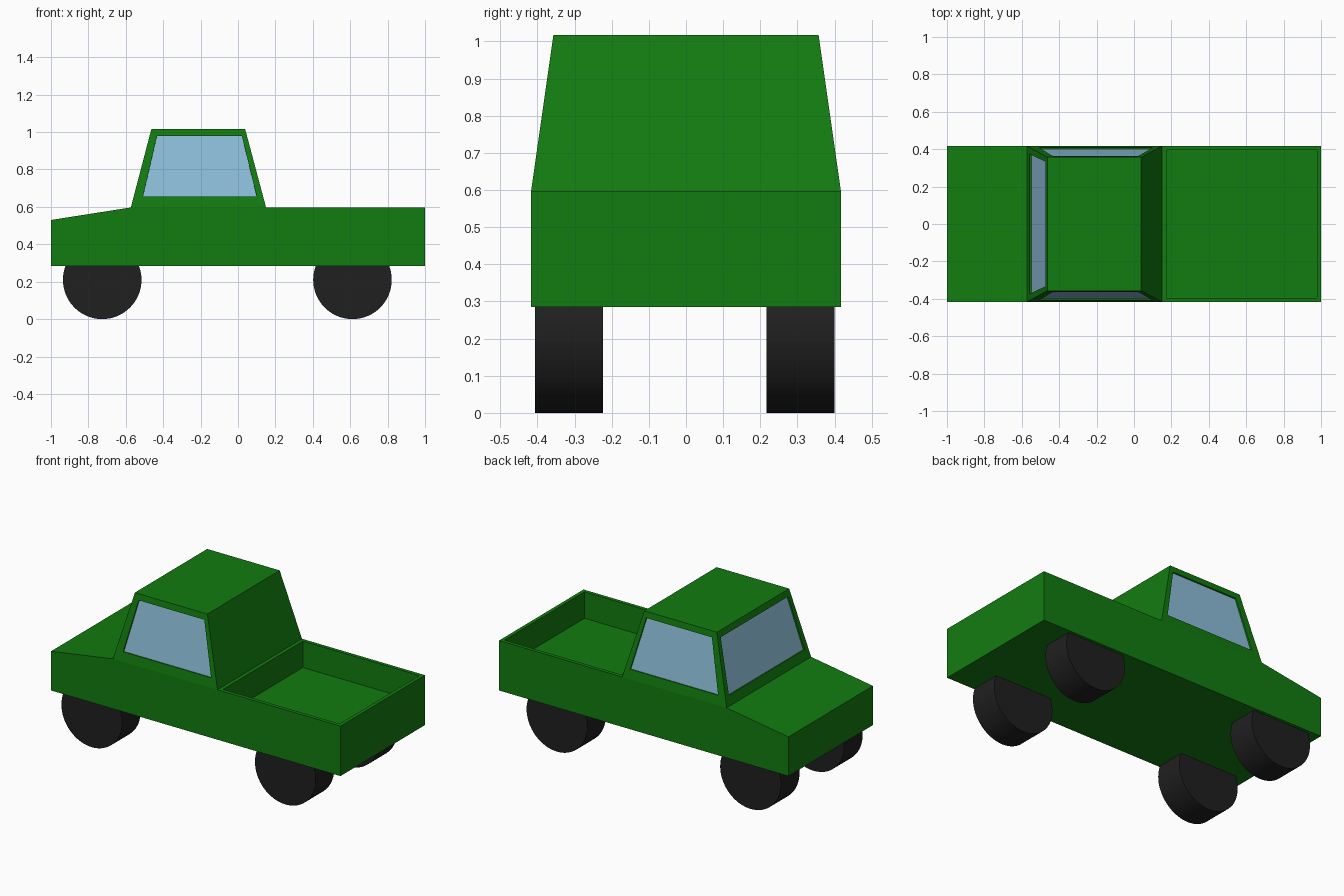
import bpy, bmesh, math
from mathutils import Vector

if "Cube" in bpy.data.objects:
    bpy.data.objects.remove(bpy.data.objects["Cube"])


def material(name, rgb):
    m = bpy.data.materials.new(name)
    m.diffuse_color = (*rgb, 1)
    m.use_nodes = True
    m.node_tree.nodes["Principled BSDF"].inputs["Base Color"].default_value = m.diffuse_color
    return m


PAINT = material("green_paint", (0.006, 0.2, 0.005))
GLASS = material("window_glass", (0.27, 0.52, 0.70))
RUBBER = material("tyre_rubber", (0.014, 0.014, 0.014))

HALF_W, ROOF_W = 0.417, 0.357        # half widths at belt line and roof
BELT, ROOF = 0.597, 1.017            # heights of belt line and roof
WIN_LOW, WIN_HIGH = 0.655, 0.979     # window heights
RECESS = 0.009


def finish(bm, name, mats):
    bmesh.ops.remove_doubles(bm, verts=bm.verts, dist=1e-5)
    bmesh.ops.recalc_face_normals(bm, faces=bm.faces)
    me = bpy.data.meshes.new(name)
    bm.to_mesh(me)
    bm.free()
    for m in mats:
        me.materials.append(m)
    ob = bpy.data.objects.new(name, me)
    bpy.context.collection.objects.link(ob)


def add_face(bm, pts, mat=0):
    f = bm.faces.new([bm.verts.new(p) for p in pts])
    f.material_index = mat
    return f


# Lower body: side profile pulled across the width
bm = bmesh.new()
profile = [(-1, 0.285), (1, 0.285), (1, BELT), (0.15, BELT), (-0.573, BELT), (-1, 0.53)]
side = add_face(bm, [(x, -HALF_W, z) for x, z in profile])
ext = bmesh.ops.extrude_face_region(bm, geom=[side], use_keep_orig=True)
bmesh.ops.translate(bm, vec=(0, 2 * HALF_W, 0),
                    verts=[g for g in ext["geom"] if isinstance(g, bmesh.types.BMVert)])
bmesh.ops.recalc_face_normals(bm, faces=bm.faces)

# Cargo bed sunk into the rear deck
deck = next(f for f in bm.faces
            if f.calc_center_median().x > 0.4 and f.calc_center_median().z > BELT - 0.01)
bmesh.ops.inset_region(bm, faces=[deck], thickness=0.032)
floor = bmesh.ops.extrude_discrete_faces(bm, faces=[deck])["faces"][0]
bmesh.ops.translate(bm, vec=(0, 0, -0.165), verts=floor.verts)
finish(bm, "body", [PAINT])


# Cab: tapered box whose front and sides hold recessed windows
def window_panel(bm, outer, inner, normal):
    sunk = [p - normal.normalized() * RECESS for p in inner]
    for i in range(4):
        j = (i + 1) % 4
        add_face(bm, [outer[i], outer[j], inner[j], inner[i]])
        add_face(bm, [inner[i], inner[j], sunk[j], sunk[i]])
    add_face(bm, sunk, 1)


def wall(low, high, z):
    return low + (high - low) * (z - BELT) / (ROOF - BELT)


bm = bmesh.new()
FRONT, BACK = (-0.573, -0.463), (0.15, 0.038)
low = [Vector((x, y, BELT)) for x, y in
       ((FRONT[0], -HALF_W), (BACK[0], -HALF_W), (BACK[0], HALF_W), (FRONT[0], HALF_W))]
top = [Vector((x, y, ROOF)) for x, y in
       ((FRONT[1], -ROOF_W), (BACK[1], -ROOF_W), (BACK[1], ROOF_W), (FRONT[1], ROOF_W))]
add_face(bm, low)
add_face(bm, top)
add_face(bm, [low[1], low[2], top[2], top[1]])

# Side windows
for s, a, b in ((-1, 0, 1), (1, 3, 2)):
    inner = [Vector((x, s * wall(HALF_W, ROOF_W, z), z)) for x, z in
             ((-0.508, WIN_LOW), (0.1, WIN_LOW), (0.021, WIN_HIGH), (-0.433, WIN_HIGH))]
    window_panel(bm, [low[a], low[b], top[b], top[a]], inner,
                 Vector((0, s * (ROOF - BELT), HALF_W - ROOF_W)))

# Windshield
inner = [Vector((wall(*FRONT, z), y, z)) for y, z in
         ((-0.373, WIN_LOW), (0.373, WIN_LOW), (0.333, WIN_HIGH), (-0.333, WIN_HIGH))]
window_panel(bm, [low[0], low[3], top[3], top[0]], inner,
             Vector((BELT - ROOF, 0, FRONT[1] - FRONT[0])))
finish(bm, "cab", [PAINT, GLASS])

# Wheels
for axle, x in (("front", -0.726), ("rear", 0.612)):
    for hand, y in (("right", -0.315), ("left", 0.308)):
        bpy.ops.mesh.primitive_cylinder_add(vertices=64, radius=0.21, depth=0.183,
                                            location=(x, y, 0.21),
                                            rotation=(math.pi / 2, 0, 0))
        wheel = bpy.context.object
        wheel.name = f"{axle}_{hand}_wheel"
        wheel.data.materials.append(RUBBER)
        bpy.ops.object.shade_smooth_by_angle(angle=math.radians(30))
